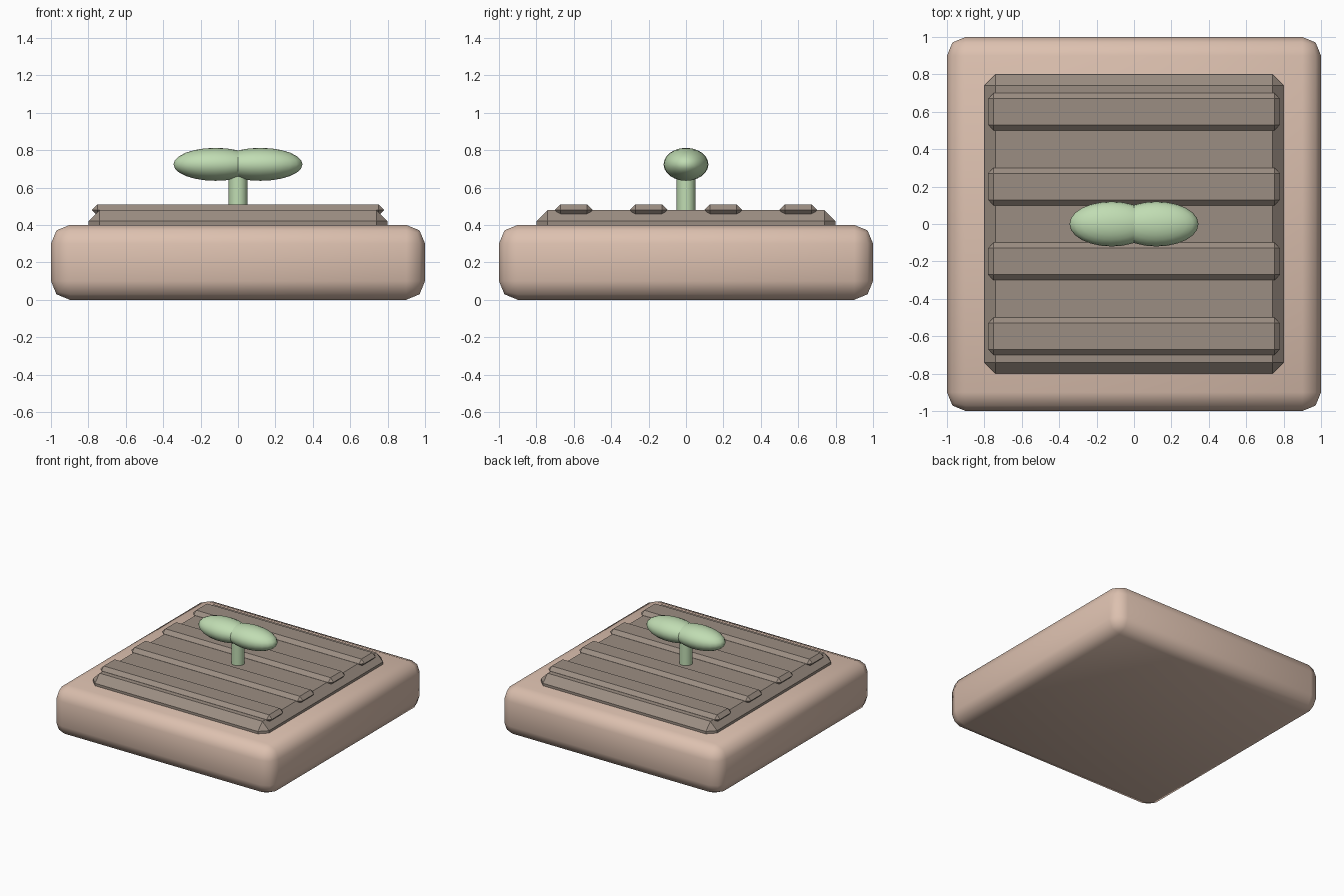
import bpy
import math

if "Cube" in bpy.data.objects:
    bpy.data.objects.remove(bpy.data.objects["Cube"])


def material(name, rgb):
    m = bpy.data.materials.new(name)
    m.diffuse_color = (*rgb, 1)
    m.use_nodes = True
    m.node_tree.nodes["Principled BSDF"].inputs["Base Color"].default_value = m.diffuse_color
    return m


def finish(ob, name, mat, angle):
    ob.name = name
    ob.data.materials.append(mat)
    bpy.ops.object.shade_smooth_by_angle(angle=math.radians(angle))


def block(name, size, loc, bevel, segments, mat, angle=30):
    bpy.ops.mesh.primitive_cube_add(size=1, location=loc)
    ob = bpy.context.object
    ob.scale = size
    bpy.ops.object.transform_apply(location=False, rotation=False, scale=True)
    mod = ob.modifiers.new("bevel", 'BEVEL')
    mod.width = bevel
    mod.segments = segments
    bpy.ops.object.modifier_apply(modifier=mod.name)
    finish(ob, name, mat, angle)


clay = material("clay", (0.72, 0.53, 0.43))
earth = material("earth", (0.33, 0.27, 0.225))
green = material("green", (0.53, 0.72, 0.45))

# Rounded planter slab
block("planter_base", (2, 2, 0.4), (0, 0, 0.2), 0.1, 2, clay, 50)

# Soil bed with four raised rows
block("soil_bed", (1.6, 1.6, 0.16), (0, 0, 0.4), 0.06, 1, earth)
for i, y in enumerate((-0.6, -0.2, 0.2, 0.6)):
    block(f"soil_row_{i + 1}", (1.56, 0.2, 0.06), (0, y, 0.48), 0.029, 1, earth)

# Sprout stem
bpy.ops.mesh.primitive_cylinder_add(vertices=16, radius=0.05, depth=0.24, location=(0, 0, 0.58))
finish(bpy.context.object, "sprout_stem", green, 40)

# Pair of leaves
for side, x in (("left", -0.12), ("right", 0.12)):
    bpy.ops.mesh.primitive_uv_sphere_add(segments=24, ring_count=12, radius=1, location=(x, 0, 0.724))
    leaf = bpy.context.object
    leaf.scale = (0.225, 0.12, 0.088)
    bpy.ops.object.transform_apply(location=False, rotation=False, scale=True)
    finish(leaf, f"{side}_leaf", green, 60)
